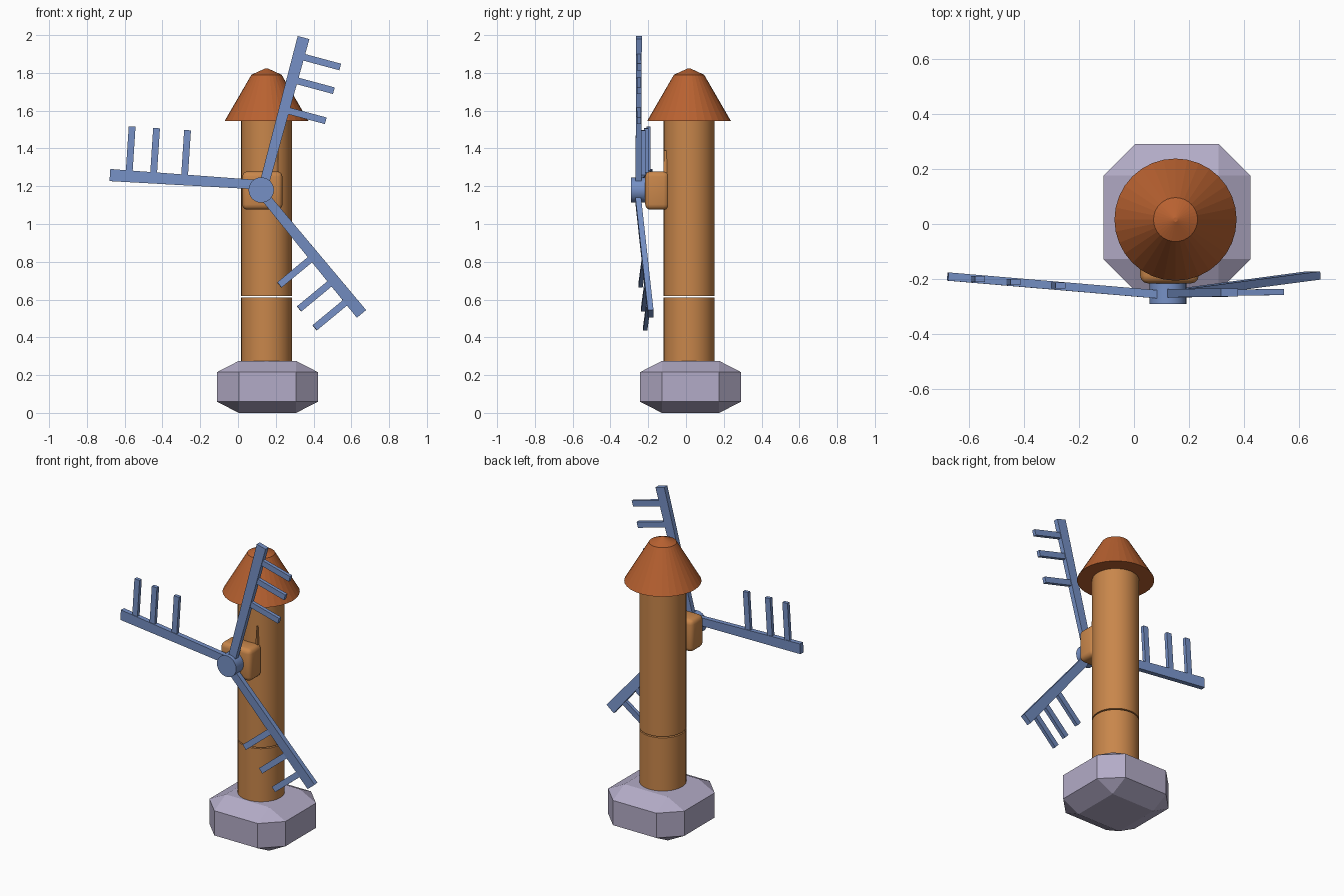
import bpy, bmesh, math
from mathutils import Vector

if "Cube" in bpy.data.objects:
    bpy.data.objects.remove(bpy.data.objects["Cube"])


def material(name, rgb):
    m = bpy.data.materials.new(name)
    m.diffuse_color = (*rgb, 1)
    m.use_nodes = True
    m.node_tree.nodes["Principled BSDF"].inputs["Base Color"].default_value = m.diffuse_color
    return m


STONE = material("stone", (0.45, 0.41, 0.57))
WOOD = material("wood", (0.58, 0.24, 0.07))
ROOF = material("roof_tile", (0.48, 0.12, 0.03))
BLUE = material("sail_blue", (0.18, 0.28, 0.56))


def add_object(name, bm, mat, smooth=False):
    bmesh.ops.recalc_face_normals(bm, faces=bm.faces)
    me = bpy.data.meshes.new(name)
    bm.to_mesh(me)
    bm.free()
    me.materials.append(mat)
    ob = bpy.data.objects.new(name, me)
    bpy.context.collection.objects.link(ob)
    if smooth:
        bpy.ops.object.select_all(action='DESELECT')
        ob.select_set(True)
        bpy.context.view_layer.objects.active = ob
        bpy.ops.object.shade_smooth_by_angle(angle=math.radians(30))
    return ob


def lathe(name, profile, centre, mat, smooth=True, n=32):
    """Closed solid from (radius, z) rings around a vertical axis."""
    bm = bmesh.new()
    rings = [[bm.verts.new((centre[0] + r * math.cos(math.tau * i / n),
                            centre[1] + r * math.sin(math.tau * i / n), z))
              for i in range(n)] for r, z in profile]
    for a, b in zip(rings, rings[1:]):
        for i in range(n):
            j = (i + 1) % n
            bm.faces.new((a[i], a[j], b[j], b[i]))
    bm.faces.new(rings[0])
    bm.faces.new(rings[-1])
    return add_object(name, bm, mat, smooth)


def bevelled_box(name, centre, size, bevel, segments, z_scale, mat, smooth):
    """Bevel first, then squash in z."""
    bm = bmesh.new()
    bmesh.ops.create_cube(bm, size=1)
    bmesh.ops.scale(bm, vec=size, verts=bm.verts)
    bmesh.ops.bevel(bm, geom=bm.edges[:], offset=bevel, segments=segments,
                    profile=0.5, affect='EDGES')
    bmesh.ops.scale(bm, vec=(1, 1, z_scale), verts=bm.verts)
    bmesh.ops.translate(bm, vec=centre, verts=bm.verts)
    return add_object(name, bm, mat, smooth)


def beam(bm, p0, p1, w0, w1, t):
    """Tapered bar from p0 to p1, thickness t towards the front."""
    d = (p1 - p0).normalized()
    side = d.cross(Vector((0, 1, 0))).normalized()
    up = side.cross(d) * t / 2
    ends = [[bm.verts.new(p + side * sx * w / 2 + up * sy)
             for sx, sy in ((-1, -1), (1, -1), (1, 1), (-1, 1))]
            for p, w in ((p0, w0), (p1, w1))]
    a, b = ends
    bm.faces.new(a)
    bm.faces.new(b)
    for i in range(4):
        j = (i + 1) % 4
        bm.faces.new((a[i], a[j], b[j], b[i]))


# stone base: chamfered block squashed in height
bevelled_box("base", (0.156, 0.024, 0.1375), (0.534, 0.534, 0.534),
             0.115, 1, 0.275 / 0.534, STONE, False)

# tower in two drums with a thin gap, and the roof
AXIS = (0.151, 0.016)
lathe("lower_tower", [(0.135, 0.25), (0.135, 0.611)], AXIS, WOOD)
lathe("upper_tower", [(0.135, 0.619), (0.135, 1.56)], AXIS, WOOD)
lathe("roof", [(0.222, 1.545), (0.08, 1.79), (0.008, 1.823)], AXIS, ROOF, False)

# bearing block and the small sliver above it
bevelled_box("bearing_block", (0.129, -0.153, 1.177), (0.213, 0.126, 0.203),
             0.028, 3, 1, WOOD, True)
bm = bmesh.new()
beam(bm, Vector((0.212, -0.108, 1.26)), Vector((0.212, -0.104, 1.39)),
     0.014, 0.003, 0.024)
add_object("sliver", bm, WOOD)

# hub
bm = bmesh.new()
bmesh.ops.create_cone(bm, cap_ends=True, segments=32, radius1=0.067,
                      radius2=0.067, depth=0.085)
for v in bm.verts:
    x, y, z = v.co
    v.co = (0.123 + x, -0.2475 + z, 1.18 + y)
add_object("hub", bm, BLUE, True)

# sails: root, tip, rung length, forward lean of the rungs
SAILS = {
    "upper_sail": ((0.138, -0.252, 1.21), (0.347, -0.249, 1.987), 0.228, 0.002),
    "left_sail": ((0.09, -0.256, 1.209), (-0.677, -0.191, 1.259), 0.264, 0.0),
    "lower_sail": ((0.15, -0.254, 1.135), (0.653, -0.187, 0.525), 0.238, -0.02),
}
for name, (root, tip, length, lean) in SAILS.items():
    root, tip = Vector(root), Vector(tip)
    bm = bmesh.new()
    beam(bm, root, tip, 0.05, 0.064, 0.03)
    d = (tip - root).normalized()
    out = Vector((d.z, 0, -d.x)).normalized() * length + Vector((0, lean, 0))
    for back in (0.1, 0.23, 0.395):
        p = tip - d * back
        beam(bm, p, p + out, 0.036, 0.036, 0.022)
    add_object(name, bm, BLUE)
